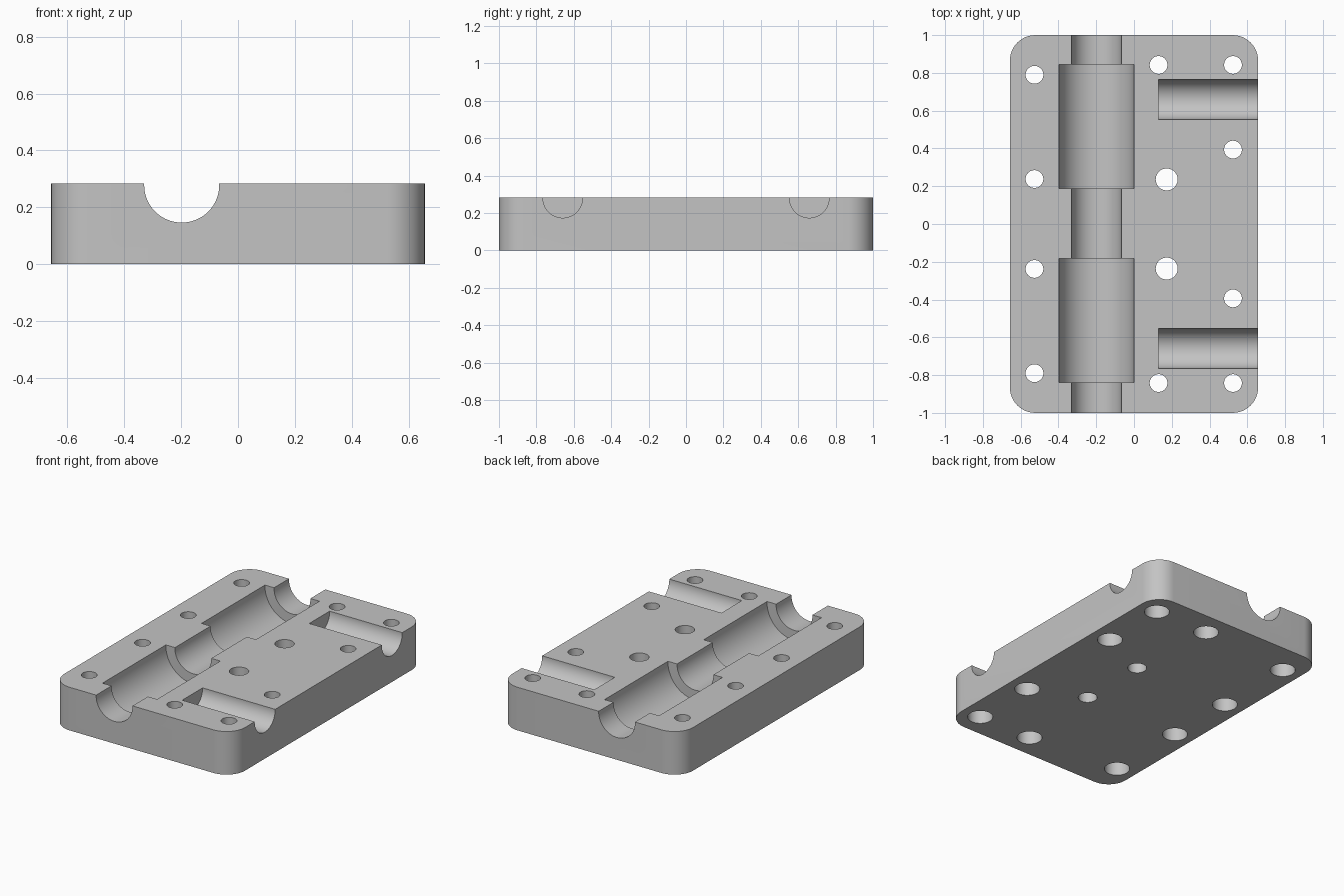
import bpy, bmesh
from math import cos, sin, pi, radians
from mathutils import Matrix

if "Cube" in bpy.data.objects:
    bpy.data.objects.remove(bpy.data.objects["Cube"])

HALF_X, HALF_Y, HEIGHT = 0.657, 1.0, 0.283
CORNER = 0.135

grey = bpy.data.materials.new("plain grey")
grey.use_nodes = True
grey.diffuse_color = (0.55, 0.55, 0.55, 1)
grey.node_tree.nodes["Principled BSDF"].inputs["Base Color"].default_value = grey.diffuse_color


def make_object(name, bm):
    bmesh.ops.recalc_face_normals(bm, faces=bm.faces)
    mesh = bpy.data.meshes.new(name)
    bm.to_mesh(mesh)
    bm.free()
    mesh.materials.append(grey)
    obj = bpy.data.objects.new(name, mesh)
    bpy.context.collection.objects.link(obj)
    return obj


def add_turned(bm, profile, matrix, segments=48):
    """Stepped round bar: profile lists (position along axis, radius)."""
    rings = []
    for pos, radius in profile:
        angles = [2 * pi * i / segments for i in range(segments)]
        rings.append([bm.verts.new(matrix @ Matrix.Translation(
            (radius * cos(a), radius * sin(a), pos)).translation) for a in angles])
    for low, high in zip(rings, rings[1:]):
        for i in range(segments):
            j = (i + 1) % segments
            bm.faces.new((low[i], low[j], high[j], high[i]))
    bm.faces.new(rings[0])
    bm.faces.new(rings[-1])


# Plate with rounded upright corners
bm = bmesh.new()
bmesh.ops.create_cube(bm, size=1, matrix=Matrix.Translation((0, 0, HEIGHT / 2))
                      @ Matrix.Diagonal((2 * HALF_X, 2 * HALF_Y, HEIGHT, 1)))
uprights = [e for e in bm.edges if abs(e.verts[0].co.z - e.verts[1].co.z) > 0.1]
bmesh.ops.bevel(bm, geom=uprights, offset=CORNER, segments=12, profile=0.5, affect='EDGES')
plate = make_object("grooved_base_plate", bm)

cut = bmesh.new()

# Long stepped groove from front to back
NARROW, WIDE = 0.132, 0.198
groove = [(-1.1, NARROW)]
for start, end in ((-0.84, -0.183), (0.187, 0.845)):
    groove += [(start, NARROW), (start, WIDE), (end, WIDE), (end, NARROW)]
groove.append((1.1, NARROW))
add_turned(cut, groove, Matrix.Translation((-0.198, 0, 0.278))
           @ Matrix.Rotation(radians(-90), 4, 'X'), 96)

# Two half-round slots open to the side
for side in (-1, 1):
    add_turned(cut, [(0.13, 0.106), (0.8, 0.106)],
               Matrix.Translation((0, side * 0.659, 0.28))
               @ Matrix.Rotation(radians(90), 4, 'Y'), 64)

# Screw holes, counterbored from below, and plain dowel holes
SCREW = [(-0.1, 0.077), (0.107, 0.077), (0.107, 0.047), (0.4, 0.047)]
DOWEL = [(-0.1, 0.058), (0.4, 0.058)]
screws = [(-0.527, 0.79), (-0.527, 0.238), (0.13, 0.842), (0.524, 0.842), (0.524, 0.394)]
for side in (-1, 1):
    for x, y in screws:
        add_turned(cut, SCREW, Matrix.Translation((x, side * y, 0)))
    add_turned(cut, DOWEL, Matrix.Translation((0.173, side * 0.236, 0)))

cutter = make_object("cutter", cut)
cutter.hide_render = True

# Cut everything out of the plate, then drop the cutter
boolean = plate.modifiers.new("cut_outs", 'BOOLEAN')
boolean.operation = 'DIFFERENCE'
boolean.solver = 'EXACT'
boolean.object = cutter
bpy.ops.object.select_all(action='DESELECT')
plate.select_set(True)
bpy.context.view_layer.objects.active = plate
bpy.ops.object.modifier_apply(modifier=boolean.name)
bpy.data.objects.remove(cutter)
bpy.ops.object.shade_smooth_by_angle(angle=radians(30))
